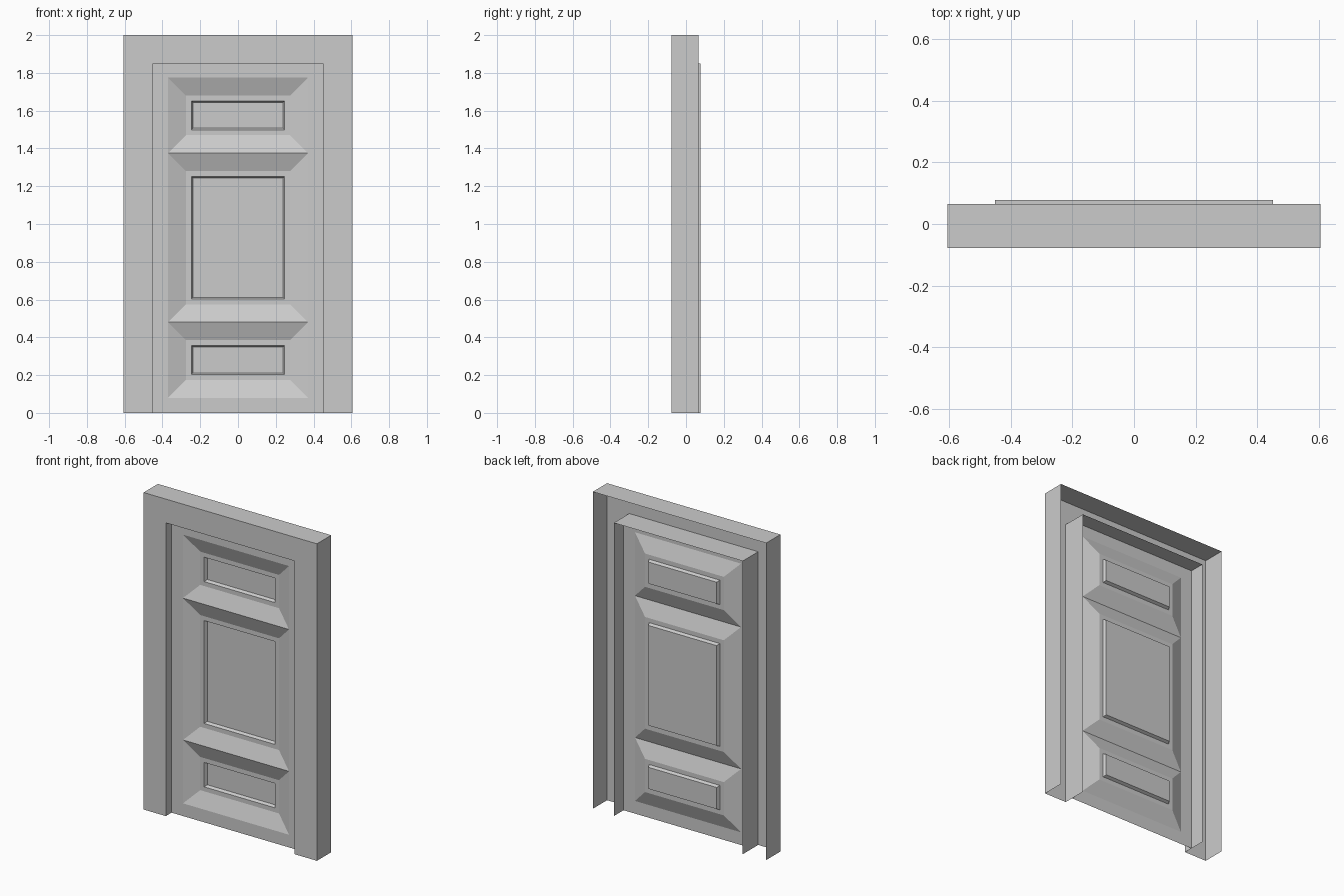
import bpy, bmesh

if "Cube" in bpy.data.objects:
    bpy.data.objects.remove(bpy.data.objects["Cube"])

FRONT, FRAME_BACK, LINING_BACK = -0.077, 0.065, 0.077
DOOR_Y = -0.02


def finish(bm, name):
    mesh = bpy.data.meshes.new(name)
    bm.to_mesh(mesh)
    bm.free()
    obj = bpy.data.objects.new(name, mesh)
    bpy.context.collection.objects.link(obj)
    return obj


def arch(half, top):
    """Outline running up one side, across the top and down the other."""
    return [(-half, 0), (-half, top), (half, top), (half, 0)]


def strip(name, ring_a, ring_b):
    """Open sheet joining two (outline, y) rings."""
    bm = bmesh.new()
    rows = [[bm.verts.new((x, y, z)) for x, z in pts] for pts, y in (ring_a, ring_b)]
    a, b = rows
    for i in range(len(a) - 1):
        bm.faces.new((a[i], a[i + 1], b[i + 1], b[i]))
    return finish(bm, name)


outer, inner = arch(0.605, 2.0), arch(0.45, 1.85)

# Frame: flat surround, outer casing and door lining, open at the back and bottom
strip("frame_front", (outer, FRONT), (inner, FRONT))
strip("frame_casing", (outer, FRAME_BACK), (outer, FRONT))
strip("door_lining", (inner, FRONT), (inner, LINING_BACK))

# Door leaf: a grid whose three middle cells become stepped recessed panels
xs = [-0.45, -0.37, 0.37, 0.45]
zs = [0, 0.08, 0.48, 1.375, 1.775, 1.85]
bm = bmesh.new()
grid = [[bm.verts.new((x, DOOR_Y, z)) for x in xs] for z in zs]
panels = []
for r in range(len(zs) - 1):
    for c in range(len(xs) - 1):
        f = bm.faces.new((grid[r][c], grid[r][c + 1],
                          grid[r + 1][c + 1], grid[r + 1][c]))
        if c == 1 and 1 <= r <= 3:
            panels.append(f)
bm.normal_update()

# Wide sloped border, flat margin, then a small steep step
for thickness, depth in ((0.095, -0.036), (0.028, 0.0), (0.009, -0.018)):
    bmesh.ops.inset_individual(bm, faces=panels, thickness=thickness,
                               depth=depth, use_even_offset=True)
    bm.normal_update()
finish(bm, "door_leaf")
